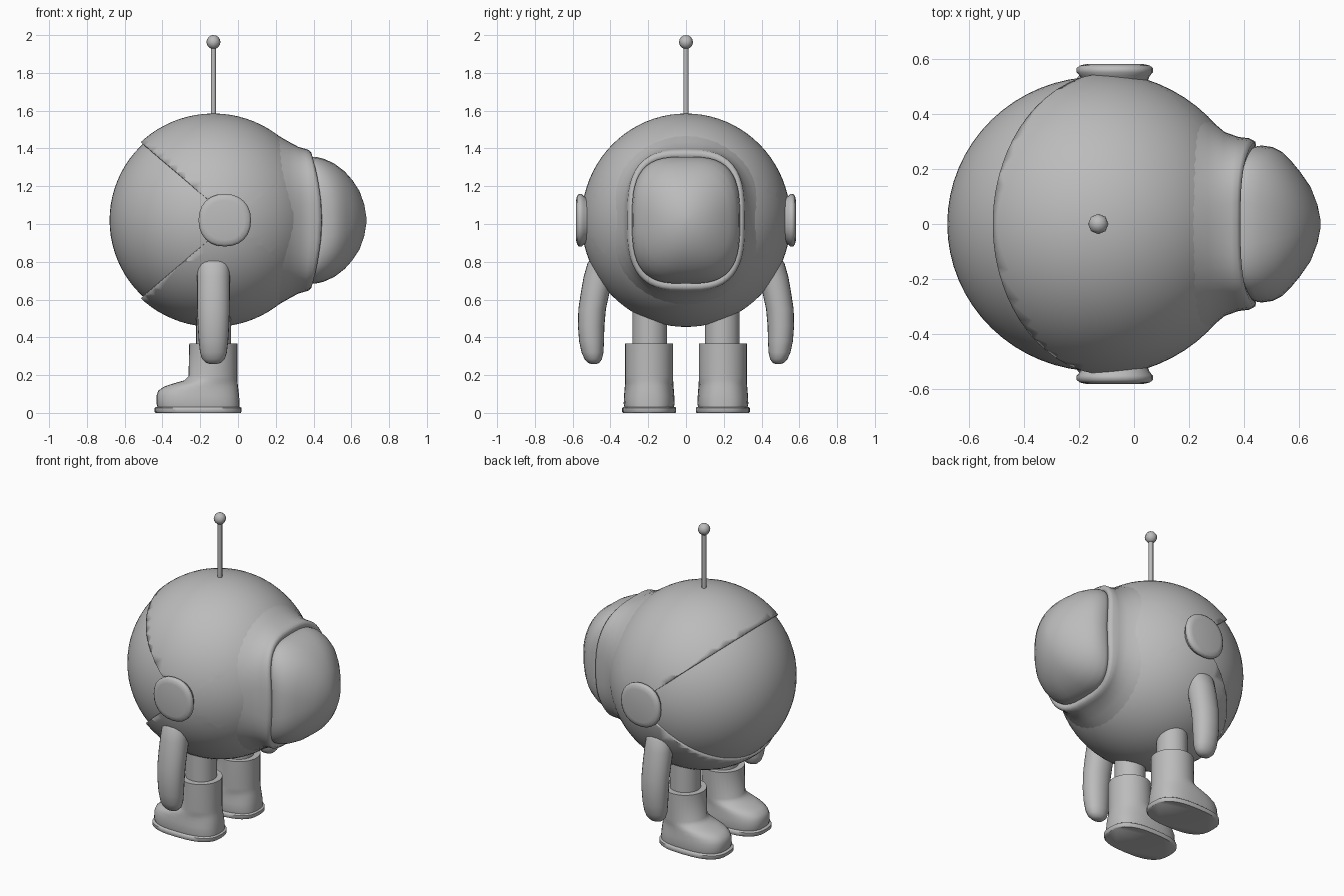
import bpy, bmesh, math
from mathutils import Vector

if "Cube" in bpy.data.objects:
    bpy.data.objects.remove(bpy.data.objects["Cube"])

grey = bpy.data.materials.new("plain grey")
grey.diffuse_color = (0.5, 0.5, 0.5, 1)
grey.use_nodes = True
grey.node_tree.nodes["Principled BSDF"].inputs["Base Color"].default_value = grey.diffuse_color
CX, CZ = -0.13, 1.02          # body centre


def finish(name, bm, mirror=False, angle=40):
    bmesh.ops.recalc_face_normals(bm, faces=bm.faces)
    me = bpy.data.meshes.new(name)
    bm.to_mesh(me)
    bm.free()
    me.materials.append(grey)
    ob = bpy.data.objects.new(name, me)
    bpy.context.collection.objects.link(ob)
    bpy.ops.object.select_all(action='DESELECT')
    ob.select_set(True)
    bpy.context.view_layer.objects.active = ob
    bpy.ops.object.shade_smooth_by_angle(angle=math.radians(angle))
    if mirror:
        m = ob.modifiers.new("mirror", 'MIRROR')
        m.use_axis = (False, True, False)
    return ob


def loft(name, rings, mirror=False, angle=40, caps=(True, True)):
    bm = bmesh.new()
    vs = [[bm.verts.new(p) for p in r] for r in rings]
    n = len(vs[0])
    for a, b in zip(vs, vs[1:]):
        for i in range(n):
            j = (i + 1) % n
            bm.faces.new((a[i], a[j], b[j], b[i]))
    if caps[0]:
        bm.faces.new(vs[0])
    if caps[1]:
        bm.faces.new(vs[-1])
    return finish(name, bm, mirror, angle)


def oval(a, b, power, n=32):
    """Superellipse outline with half sizes a and b."""
    pts = []
    for i in range(n):
        t = 2 * math.pi * i / n
        c, s = math.cos(t), math.sin(t)
        pts.append((a * math.copysign(abs(c) ** (2 / power), c),
                    b * math.copysign(abs(s) ** (2 / power), s)))
    return pts


def sphere(radius, flat, centre, seg=64, rows=40):
    bm = bmesh.new()
    bmesh.ops.create_uvsphere(bm, u_segments=seg, v_segments=rows, radius=radius)
    for v in bm.verts:
        v.co = Vector((v.co.x, v.co.y * flat, v.co.z)) + Vector(centre)
    return bm


# Visor: the inner ball seen through the opening
finish("visor", sphere(0.55, 0.975, (CX, 0, CZ)))

# Body shell: outer ball with a wedge opening towards -x
bm = sphere(0.565, 0.98, (CX, 0, CZ))
apex = Vector((-0.03, 0, CZ))
normals = [Vector((0.41, 0, 0.48)), Vector((0.41, 0, -0.48))]
for nrm in normals:
    bmesh.ops.bisect_plane(bm, geom=bm.verts[:] + bm.edges[:] + bm.faces[:],
                           plane_co=apex, plane_no=nrm)
gone = [f for f in bm.faces
        if all((f.calc_center_median() - apex).dot(n) < 0 for n in normals)]
bmesh.ops.delete(bm, geom=gone, context='FACES')
shell = finish("body_shell", bm)
sol = shell.modifiers.new("thickness", 'SOLIDIFY')
sol.thickness = 0.03
sol.offset = -1


# Backpack: each ring is (half width, half height, x at top, x at side, power)
def pack_rings(table):
    out = []
    for a, b, xt, xs, p in table:
        ring = []
        for y, z in oval(a, b, p, 48):
            k = min(1, abs(z) / b) ** 2
            ring.append((xs + (xt - xs) * k, y, CZ + z))
        out.append(ring)
    return out


loft("backpack_collar", pack_rings([
    (0.465, 0.475, 0.16, 0.16, 2.0), (0.435, 0.447, 0.215, 0.21, 2.0),
    (0.385, 0.415, 0.27, 0.27, 2.15), (0.335, 0.388, 0.32, 0.33, 2.5),
    (0.317, 0.378, 0.355, 0.38, 2.8), (0.312, 0.372, 0.375, 0.42, 3.0),
    (0.300, 0.358, 0.388, 0.442, 3.1), (0.284, 0.335, 0.385, 0.445, 3.2),
    (0.265, 0.315, 0.36, 0.42, 3.2)]), angle=70)
loft("backpack", pack_rings([
    (0.270, 0.322, 0.36, 0.42, 3.2), (0.283, 0.334, 0.385, 0.447, 3.2),
    (0.286, 0.336, 0.41, 0.465, 3.1), (0.280, 0.325, 0.455, 0.505, 2.9),
    (0.262, 0.300, 0.51, 0.54, 2.7), (0.230, 0.258, 0.565, 0.572, 2.5),
    (0.190, 0.213, 0.605, 0.605, 2.3), (0.135, 0.155, 0.643, 0.643, 2.1),
    (0.070, 0.085, 0.668, 0.668, 2.0), (0.015, 0.02, 0.679, 0.679, 2.0)]), angle=70)

# Ear discs
loft("ear_disc", [[(-0.07 + x, y, CZ + z) for x, z in oval(r, r, 2.2, 24)]
                  for y, r in ((0.50, 0.11), (0.54, 0.128), (0.552, 0.139),
                               (0.567, 0.139), (0.577, 0.128), (0.582, 0.105))],
     mirror=True, angle=60)

# Arms: (z, y centre, half depth in x, half width in y)
arm = [(0.84, 0.42, 0.095, 0.07), (0.79, 0.440, 0.088, 0.082),
       (0.72, 0.462, 0.087, 0.080), (0.64, 0.480, 0.087, 0.076),
       (0.55, 0.497, 0.086, 0.073), (0.46, 0.502, 0.083, 0.070),
       (0.38, 0.500, 0.078, 0.066), (0.32, 0.495, 0.071, 0.058),
       (0.285, 0.491, 0.060, 0.046), (0.265, 0.489, 0.040, 0.030),
       (0.258, 0.488, 0.015, 0.012)]
loft("arm", [[(-0.13 + x, yc + y, z) for x, y in oval(a, b, 2.1, 24)]
             for z, yc, a, b in arm], mirror=True, angle=70)

# Legs
loft("leg", [[(-0.13 + x, 0.192 + y, z) for x, y in oval(0.092, 0.092, 2, 24)]
             for z in (0.33, 0.65)], mirror=True)

# Boots: (z, toe x, heel x, half width, power)
boot = [(0.025, -0.425, 0.008, 0.130, 2.7), (0.05, -0.432, 0.008, 0.135, 2.7),
        (0.09, -0.432, 0.006, 0.133, 2.6), (0.118, -0.422, 0.003, 0.131, 2.5),
        (0.140, -0.390, 0.000, 0.129, 2.4), (0.158, -0.335, -0.002, 0.128, 2.2),
        (0.172, -0.285, -0.003, 0.127, 2.1), (0.195, -0.262, -0.003, 0.127, 2),
        (0.367, -0.258, -0.003, 0.127, 2)]
sole = [(0.0, -0.435, 0.014, 0.139, 2.7), (0.006, -0.442, 0.019, 0.143, 2.7),
        (0.026, -0.442, 0.019, 0.143, 2.7), (0.032, -0.434, 0.011, 0.136, 2.7)]
for name, table in (("boot", boot), ("boot_sole", sole)):
    loft(name, [[((t + h) / 2 + x, 0.195 + y, z)
                 for x, y in oval((h - t) / 2, w, p, 32)]
                for z, t, h, w, p in table], mirror=True, angle=50)

# Antenna
loft("antenna_rod", [[(CX + x, y, z) for x, y in oval(0.014, 0.014, 2, 10)]
                     for z in (1.55, 1.95)], angle=50)
finish("antenna_ball", sphere(0.037, 1, (CX, 0, 1.963), 8, 8), angle=60)
